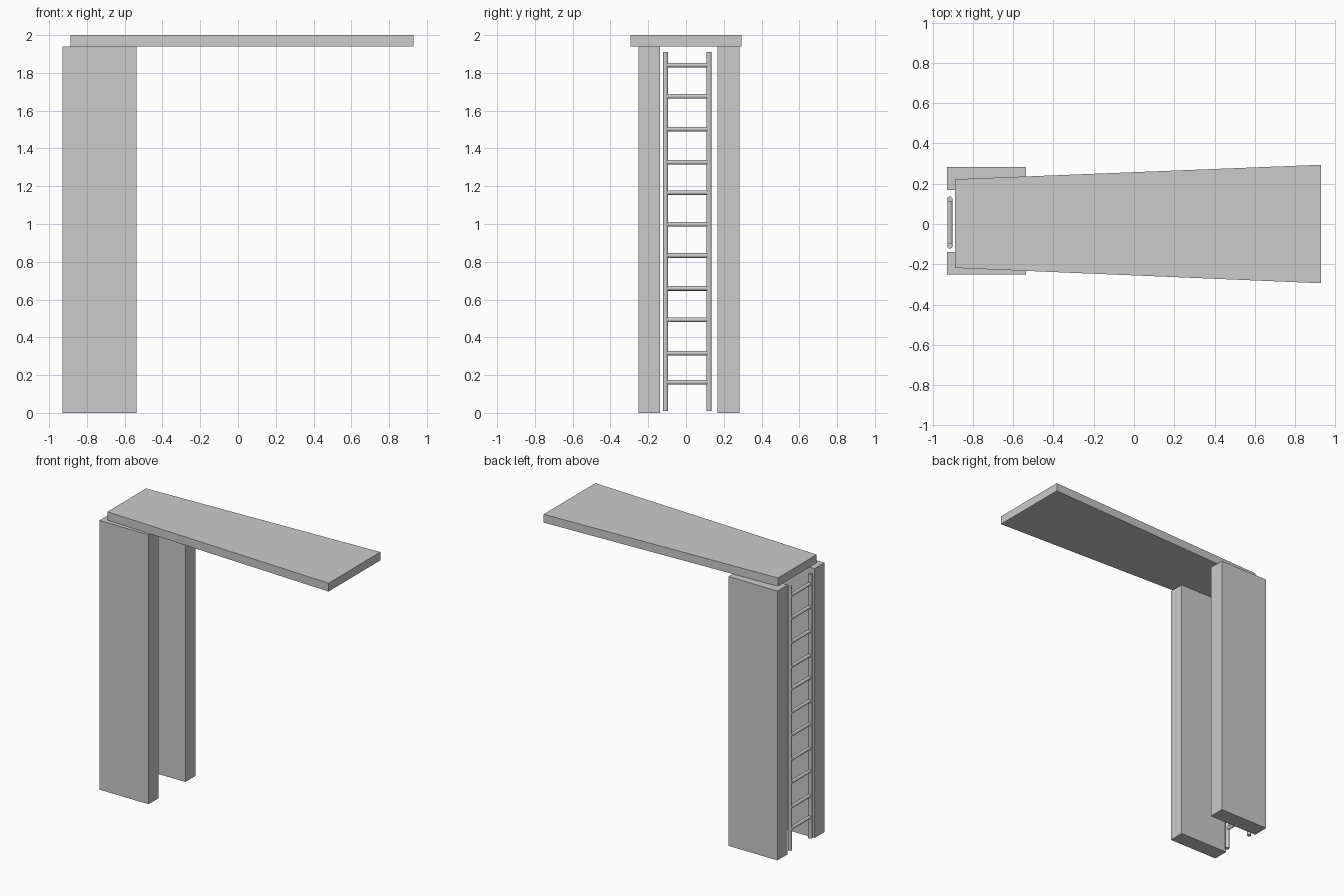
import bpy
import math

if "Cube" in bpy.data.objects:
    bpy.data.objects.remove(bpy.data.objects["Cube"])


def prism(name, outline, z0, z1):
    """Extrude a counter-clockwise xy outline from z0 to z1."""
    n = len(outline)
    verts = [(x, y, z) for z in (z0, z1) for x, y in outline]
    faces = [tuple(reversed(range(n))), tuple(range(n, 2 * n))]
    faces += [(i, (i + 1) % n, (i + 1) % n + n, i + n) for i in range(n)]
    mesh = bpy.data.meshes.new(name)
    mesh.from_pydata(verts, [], faces)
    obj = bpy.data.objects.new(name, mesh)
    bpy.context.collection.objects.link(obj)
    return obj


def rod(name, radius, length, location, rotation=(0, 0, 0)):
    bpy.ops.mesh.primitive_cylinder_add(
        vertices=20, radius=radius, depth=length, location=location, rotation=rotation)
    obj = bpy.context.object
    obj.name = name
    bpy.ops.object.shade_smooth_by_angle(angle=math.radians(40))
    return obj


# Two upright pillars
X0, X1, TOP = -0.928, -0.537, 1.94
for name, y0, y1 in (("front_pillar", -0.251, -0.138), ("back_pillar", 0.168, 0.284)):
    prism(name, [(X0, y0), (X1, y0), (X1, y1), (X0, y1)], 0, TOP)

# Platform board, widening towards the free end
prism("platform_board",
      [(-0.888, -0.218), (0.928, -0.294), (0.928, 0.294), (-0.888, 0.222)], TOP, 2.0)

# Ladder between the pillars
LADDER_X, RAIL_Y = -0.914, (-0.108, 0.122)
for name, y in zip(("front_ladder_rail", "back_ladder_rail"), RAIL_Y):
    rod(name, 0.014, 1.90, (LADDER_X, y, 0.96))

# Rungs, slightly unevenly spaced
heights = [0.162, 0.316, 0.493, 0.659, 0.833, 0.998, 1.166, 1.327, 1.502, 1.676, 1.841]
for i, z in enumerate(heights, 1):
    rod(f"ladder_rung_{i}", 0.0125, RAIL_Y[1] - RAIL_Y[0],
        (LADDER_X, sum(RAIL_Y) / 2, z), (math.pi / 2, 0, 0))
